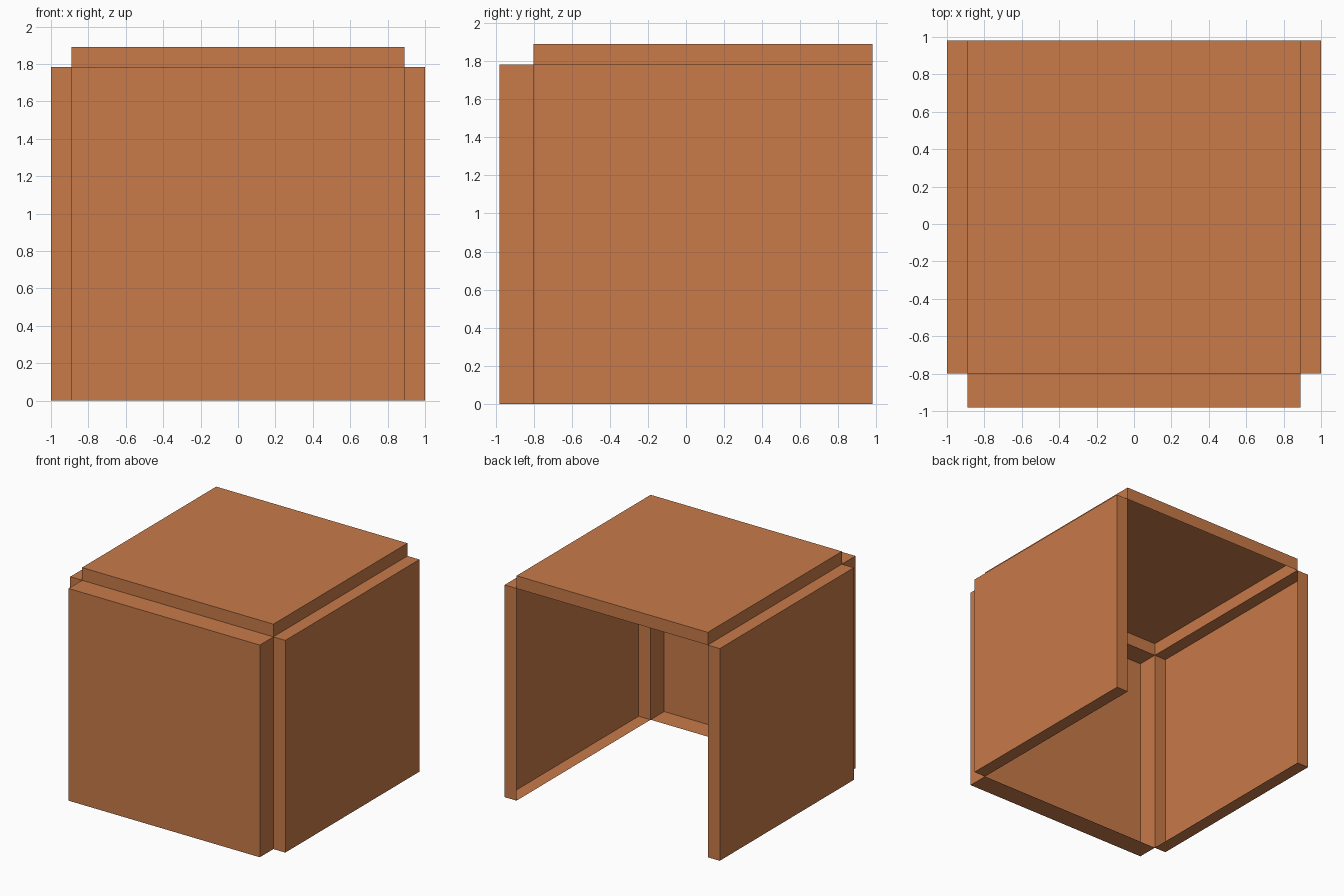
import bpy
import bmesh
from mathutils import Vector

if "Cube" in bpy.data.objects:
    bpy.data.objects.remove(bpy.data.objects["Cube"])

clay = bpy.data.materials.new("terracotta")
clay.diffuse_color = (0.58, 0.195, 0.066, 1)
clay.use_nodes = True
clay.node_tree.nodes["Principled BSDF"].inputs["Base Color"].default_value = clay.diffuse_color


def open_panel(name, lo, hi, inward):
    """Shallow tray: a box whose face on the inward side is left open."""
    lo, hi, inward = Vector(lo), Vector(hi), Vector(inward)
    size, mid = hi - lo, (lo + hi) / 2
    bm = bmesh.new()
    bmesh.ops.create_cube(bm, size=1)
    for v in bm.verts:
        v.co = Vector(c * s for c, s in zip(v.co, size)) + mid
    bm.normal_update()
    inner = [f for f in bm.faces if f.normal.dot(inward) > 0.9]
    bmesh.ops.delete(bm, geom=inner, context='FACES')
    mesh = bpy.data.meshes.new(name)
    bm.to_mesh(mesh)
    bm.free()
    mesh.materials.append(clay)
    obj = bpy.data.objects.new(name, mesh)
    bpy.context.collection.objects.link(obj)
    return obj


IN, H, TOP = 0.889, 1.783, 1.89      # inner half width, wall height, full height
FRONT, JOIN, BACK = -0.98, -0.80, 0.98

# side walls, open towards the middle
open_panel("left_wall", (-1, JOIN, 0), (-IN, BACK, H), (1, 0, 0))
open_panel("right_wall", (IN, JOIN, 0), (1, BACK, H), (-1, 0, 0))
# front wall, open towards the back
open_panel("front_wall", (-IN, FRONT, 0), (IN, JOIN, H), (0, 1, 0))
# roof, open underneath
open_panel("roof", (-IN, JOIN, H), (IN, BACK, TOP), (0, 0, -1))
